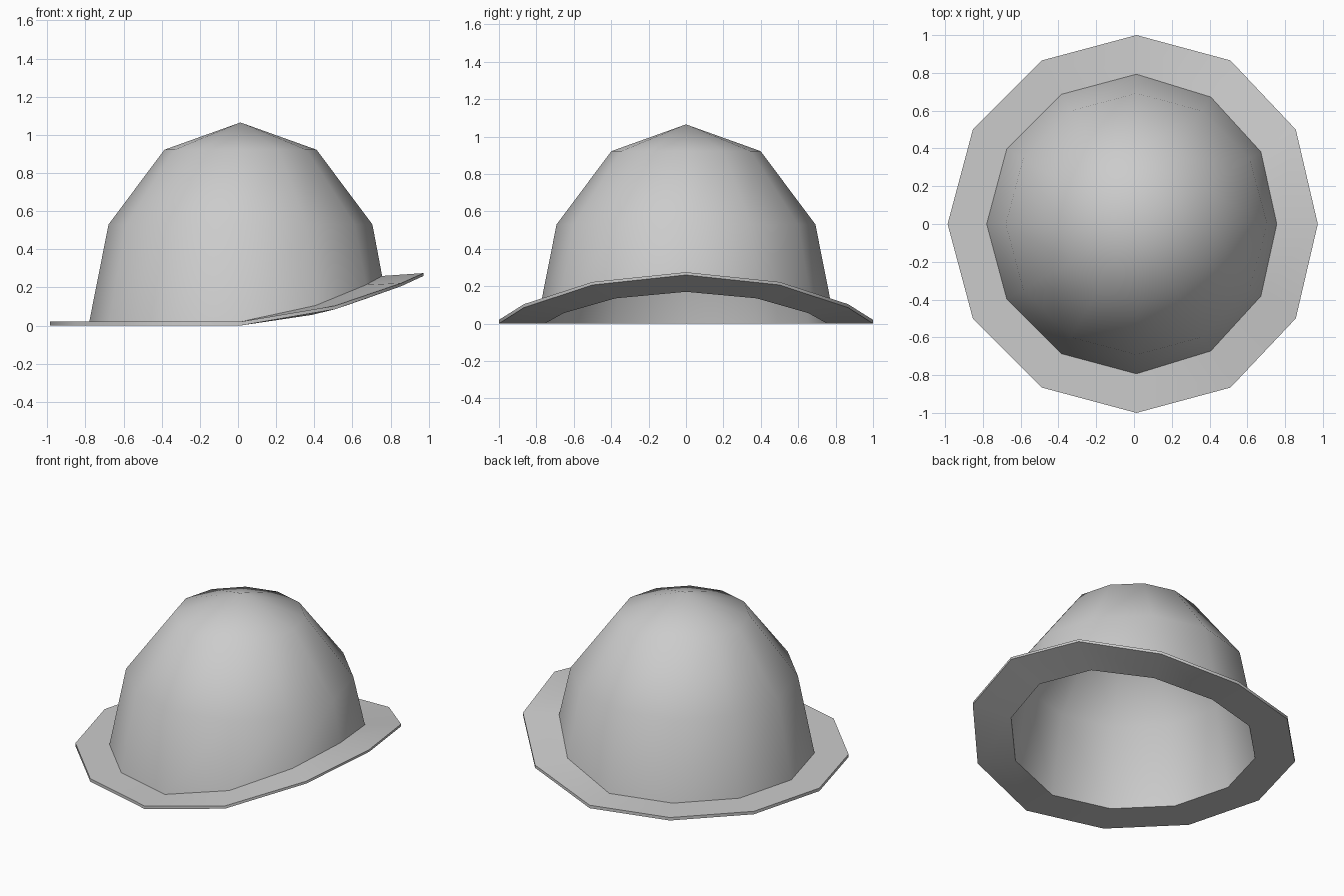
import bpy
import bmesh
from math import sin, cos, pi, radians

if "Cube" in bpy.data.objects:
    bpy.data.objects.remove(bpy.data.objects["Cube"])

SIDES = 12
CX = 0.013


def ring(bm, radius, z, lift=0.0, power=1.6, pull=0.0, squeeze=0.0):
    """12-sided ring whose +x half curls up by lift, in by pull, narrower by squeeze."""
    verts = []
    for i in range(SIDES):
        a = 2 * pi * i / SIDES
        t = max(0.0, cos(a))
        x = CX + radius * cos(a) - pull * t ** 4
        y = radius * sin(a) * (1 - squeeze * t)
        verts.append(bm.verts.new((x, y, z + lift * t ** power)))
    return verts


def bridge(bm, lower, upper):
    for i in range(SIDES):
        j = (i + 1) % SIDES
        bm.faces.new((lower[i], lower[j], upper[j], upper[i]))


def dome(bm, rings, tip_z):
    for low, high in zip(rings, rings[1:]):
        bridge(bm, low, high)
    tip = bm.verts.new((CX, 0, tip_z))
    for i in range(SIDES):
        bm.faces.new((rings[-1][i], rings[-1][(i + 1) % SIDES], tip))


# One hollow shell: crown, thin curled brim and inner lining
bm = bmesh.new()
base = ring(bm, 0.793, 0.02, 0.24, 1.5, 0.05, 0.042)
rim_top = ring(bm, 1.0, 0.02, 0.255, 1.6, 0.04)
rim_low = ring(bm, 1.0, 0.0, 0.26, 1.6, 0.04)
opening = ring(bm, 0.755, 0.0, 0.17, 1.6, 0.02)

# Outer crown
dome(bm, [base, ring(bm, 0.692, 0.53), ring(bm, 0.399, 0.922)], 1.065)

# Brim top, edge and underside
bridge(bm, base, rim_top)
bridge(bm, rim_top, rim_low)
bridge(bm, rim_low, opening)

# Inner lining of the crown
dome(bm, [opening, ring(bm, 0.662, 0.518), ring(bm, 0.383, 0.9)], 1.04)

bmesh.ops.recalc_face_normals(bm, faces=bm.faces)
mesh = bpy.data.meshes.new("hat_shell")
bm.to_mesh(mesh)
bm.free()
hat = bpy.data.objects.new("hat_shell", mesh)
bpy.context.collection.objects.link(hat)
bpy.context.view_layer.objects.active = hat
hat.select_set(True)
bpy.ops.object.shade_smooth_by_angle(angle=radians(36))
